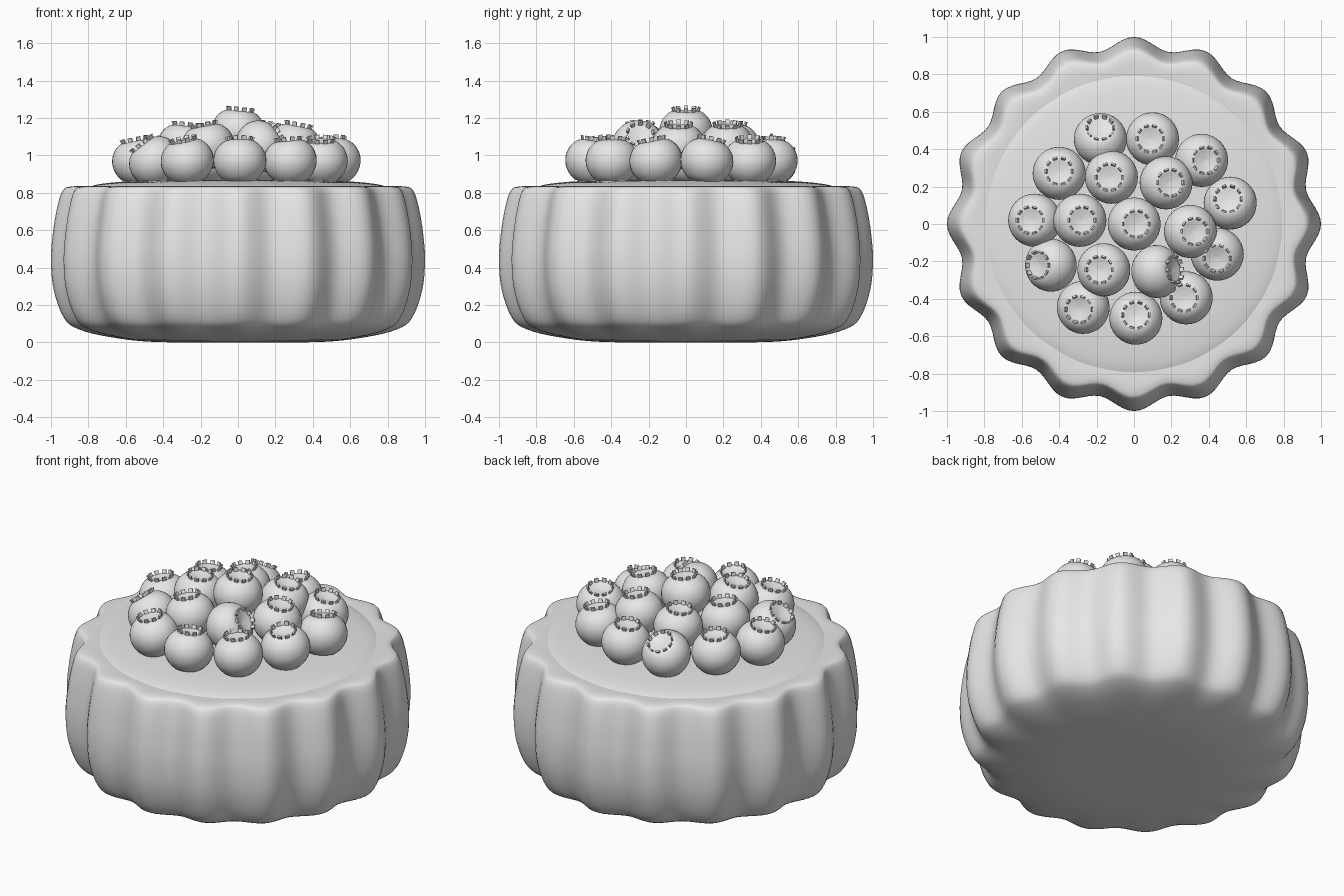
import bpy, bmesh
from math import sin, cos, pi
from mathutils import Vector, Matrix

cube = bpy.data.objects.get("Cube")
if cube:
    bpy.data.objects.remove(cube, do_unlink=True)

grey = bpy.data.materials.new("plain_grey")
grey.use_nodes = True
grey.diffuse_color = (0.8, 0.8, 0.8, 1)
grey.node_tree.nodes["Principled BSDF"].inputs["Base Color"].default_value = (0.8, 0.8, 0.8, 1)


def smooth_path(points, steps):
    """Catmull-Rom interpolation through the profile points."""
    pts = [Vector(p) for p in points]
    pts = [2 * pts[0] - pts[1]] + pts + [2 * pts[-1] - pts[-2]]
    path = []
    for a, b, c, d in zip(pts, pts[1:], pts[2:], pts[3:]):
        for i in range(steps):
            t = i / steps
            path.append(0.5 * (2 * b + (c - a) * t + (2 * a - 5 * b + 4 * c - d) * t * t
                               + (3 * b - a - 3 * c + d) * t ** 3))
    return path + [pts[-2]]


def lathe(bm, profile, segments, flutes=0):
    """Spin (radius, height, flute depth) rows around z."""
    rings = []
    for r, z, depth in profile:
        if r < 0.001:
            rings.append([bm.verts.new((0, 0, z))] * segments)
            continue
        ring = []
        for i in range(segments):
            a = 2 * pi * i / segments
            rr = r - depth * (0.5 - 0.5 * cos(flutes * a))
            ring.append(bm.verts.new((rr * cos(a), rr * sin(a), z)))
        rings.append(ring)
    for low, high in zip(rings, rings[1:]):
        for i in range(segments):
            j = (i + 1) % segments
            corners = list(dict.fromkeys([low[i], low[j], high[j], high[i]]))
            bm.faces.new(corners)


def finish(name, bm):
    bmesh.ops.recalc_face_normals(bm, faces=bm.faces)
    mesh = bpy.data.meshes.new(name)
    bm.to_mesh(mesh)
    bm.free()
    mesh.materials.append(grey)
    return place(name, mesh)


def place(name, mesh):
    obj = bpy.data.objects.new(name, mesh)
    bpy.context.collection.objects.link(obj)
    return obj


def shade(obj):
    bpy.ops.object.select_all(action="DESELECT")
    obj.select_set(True)
    bpy.context.view_layer.objects.active = obj
    bpy.ops.object.shade_smooth_by_angle(angle=pi / 4)


# Fluted pastry shell: base, bulging wall, rounded rim, inner lip
shell_profile = [(0, 0, 0), (0.45, 0.003, 0), (0.69, 0.03, 0.02), (0.85, 0.07, 0.04),
                 (0.93, 0.13, 0.055), (0.985, 0.28, 0.06), (1.0, 0.45, 0.062),
                 (0.985, 0.62, 0.062), (0.96, 0.75, 0.06), (0.935, 0.815, 0.055),
                 (0.9, 0.833, 0.045), (0.83, 0.835, 0.025), (0.76, 0.825, 0.01), (0.72, 0.77, 0)]
bm = bmesh.new()
lathe(bm, smooth_path(shell_profile, 4), 192, 16)
shade(finish("pastry_shell", bm))

# Gently domed filling
bm = bmesh.new()
lathe(bm, smooth_path([(0, 0.87, 0), (0.4, 0.868, 0), (0.6, 0.861, 0),
                       (0.75, 0.845, 0), (0.83, 0.82, 0)], 4), 96)
shade(finish("filling", bm))

# Berry: squashed ball with a dimple, ringed by little crown tabs
bm = bmesh.new()
lathe(bm, smooth_path([(0, -0.115, 0), (0.075, -0.105, 0), (0.125, -0.055, 0),
                       (0.142, 0.005, 0), (0.13, 0.06, 0), (0.1, 0.098, 0),
                       (0.07, 0.113, 0), (0.045, 0.108, 0), (0, 0.1, 0)], 3), 32)
TABS = 10
for i in range(TABS):
    turn = Matrix.Rotation(2 * pi * i / TABS, 4, "Z")
    lean = Matrix.Translation((0.07, 0, 0.118)) @ Matrix.Rotation(0.3, 4, "Y")
    tab = bmesh.ops.create_cube(bm, size=1, matrix=turn @ lean @ Matrix.Diagonal((0.009, 0.024, 0.032, 1)))
    for v in tab["verts"]:
        v.co.z = v.co.z
first = finish("berry_1", bm)
shade(first)

# Berry pile: x, y, height, lean towards x, lean towards y
LOW, MID, TOP = 0.965, 1.045, 1.125
pile = [(0, 0, TOP, 0.1, 0),
        (-0.12, 0.25, MID, -0.1, 0), (0.17, 0.22, MID, 0.2, 0), (-0.29, 0.02, MID, 0.1, 0),
        (0.3, -0.04, MID, 0.2, 0), (-0.16, -0.245, MID, -0.2, 0), (0.115, -0.255, MID, 1, 0.1),
        (-0.18, 0.45, LOW, 0, 0.55), (0.1, 0.455, LOW, -0.1, 0), (0.36, 0.34, LOW, 0.2, 0),
        (-0.4, 0.27, LOW, 0, 0.1), (0.515, 0.11, LOW, -0.1, 0.2), (-0.53, 0.02, LOW, -0.2, 0),
        (0.445, -0.16, LOW, 0, -0.2), (-0.44, -0.22, LOW, -0.65, 0), (0.28, -0.395, LOW, -0.1, 0),
        (-0.27, -0.445, LOW, -0.2, -0.1), (0.01, -0.505, LOW, 0, 0.15)]
for n, (x, y, z, lean_x, lean_y) in enumerate(pile, 1):
    berry = first if n == 1 else place(f"berry_{n}", first.data)
    berry.location = (x, y, z)
    berry.rotation_euler = (-lean_y, lean_x, 0)
